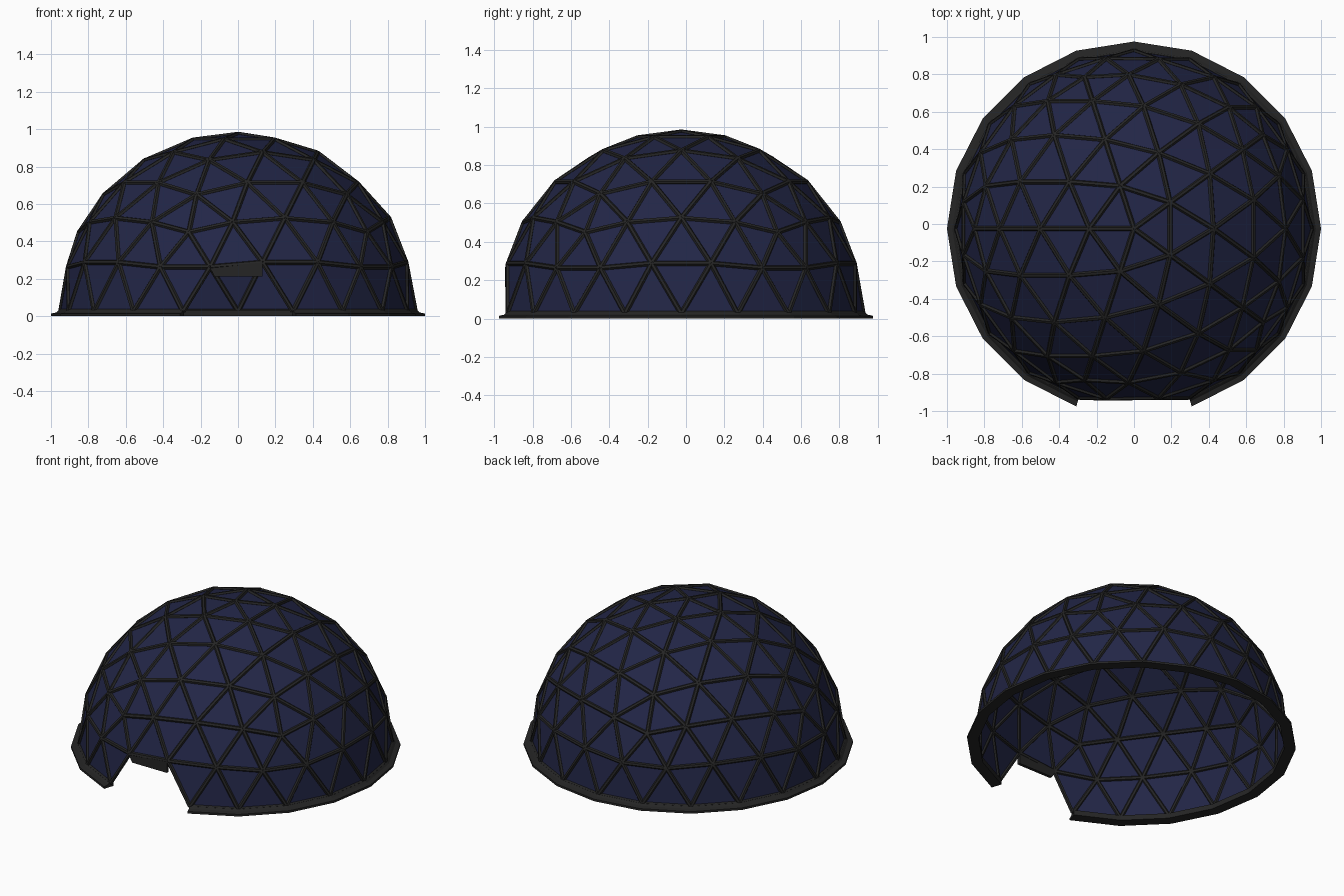
import bpy, bmesh, math
from mathutils import Vector

if "Cube" in bpy.data.objects:
    bpy.data.objects.remove(bpy.data.objects["Cube"])

R, N = 0.95, 4                       # sphere radius, geodesic frequency
CENTRE = Vector((0, -0.0245, 0.025))


def material(name, rgb):
    m = bpy.data.materials.new(name)
    m.diffuse_color = (*rgb, 1)
    m.use_nodes = True
    m.node_tree.nodes["Principled BSDF"].inputs["Base Color"].default_value = m.diffuse_color
    return m


navy = material("navy_panel", (0.016, 0.019, 0.062))
dark = material("dark_frame", (0.018, 0.018, 0.018))


def finish(bm, name, mat, normals=True):
    if normals:
        bmesh.ops.recalc_face_normals(bm, faces=bm.faces)
    me = bpy.data.meshes.new(name)
    bm.to_mesh(me)
    bm.free()
    me.materials.append(mat)
    ob = bpy.data.objects.new(name, me)
    bpy.context.collection.objects.link(ob)
    return ob


def polar(deg, r, z):
    a = math.radians(deg)
    return Vector((r * math.cos(a), r * math.sin(a), z))


def loft(bm, loops):
    """Closed cross-sections joined in order, capped at both ends."""
    rings = [[bm.verts.new(p) for p in lp] for lp in loops]
    n = len(rings[0])
    for a, b in zip(rings, rings[1:]):
        for i in range(n):
            j = (i + 1) % n
            bm.faces.new((a[i], a[j], b[j], b[i]))
    bm.faces.new(rings[0][::-1])
    bm.faces.new(rings[-1])


# upper icosahedron faces: cap and middle band
h, w = 1 / math.sqrt(5), 2 / math.sqrt(5)
top = Vector((0, 0, 1))
tris = []
for k in range(5):
    a = 180 + 72 * k
    u1, u2 = polar(a, w, h), polar(a + 72, w, h)
    l1, l2 = polar(a + 36, w, -h), polar(a - 36, w, -h)
    tris += [(top, u1, u2), (u1, l1, u2), (u1, l2, l1)]

# dome panels: subdivide, project to the sphere, keep the upper half
bm = bmesh.new()
for A, B, C in tris:
    def pt(i, j):
        return (A * (N - i - j) + B * i + C * j).normalized() * R
    for i in range(N):
        for j in range(N - i):
            cells = [(pt(i, j), pt(i + 1, j), pt(i, j + 1))]
            if i + j < N - 1:
                cells.append((pt(i + 1, j), pt(i + 1, j + 1), pt(i, j + 1)))
            for c in cells:
                if min(p.z for p in c) > -1e-4:
                    bm.faces.new([bm.verts.new(p) for p in c])
bmesh.ops.remove_doubles(bm, verts=bm.verts, dist=1e-4)
# doorway: drop the base point at the front with its three panels
door = [v for v in bm.verts if (v.co - Vector((0, -R, 0))).length < 0.01]
bmesh.ops.delete(bm, geom=door, context='VERTS')
bmesh.ops.recalc_face_normals(bm, faces=bm.faces)
edges = [(e.verts[0].co.copy(), e.verts[1].co.copy()) for e in bm.edges]
bmesh.ops.translate(bm, verts=bm.verts, vec=CENTRE)
finish(bm, "dome_panels", navy)

# struts: hexagonal bars along every panel edge
bm = bmesh.new()
for a, b in edges:
    d = (b - a).normalized()
    out = (a + b).normalized()
    side = d.cross(out)
    sec = [side * 0.0135 * math.cos(math.radians(60 * k))
           + out * 0.0125 * math.sin(math.radians(60 * k)) for k in range(6)]
    loft(bm, [[p + s + CENTRE for s in sec] for p in (a, b)])
finish(bm, "dome_struts", dark)

# base flange: 20-sided, open at the doorway
prof = [(0.93, 0), (1.0, 0), (1.0, 0.014), (0.972, 0.02), (0.958, 0.034), (0.93, 0.034)]
off = Vector((0, CENTRE.y, 0))
bm = bmesh.new()
loft(bm, [[polar(-72 + 18 * k, r, z) + off for r, z in prof] for k in range(19)])
finish(bm, "base_flange", dark)

# door lintel: plate hanging under the top bar of the doorway
quad = [(-0.152, 0.262), (0.132, 0.287), (0.132, 0.212), (-0.125, 0.212)]
bm = bmesh.new()
loft(bm, [[Vector((x, y, z)) for x, z in quad] for y in (-0.942, -0.922)])
finish(bm, "door_lintel", dark)
